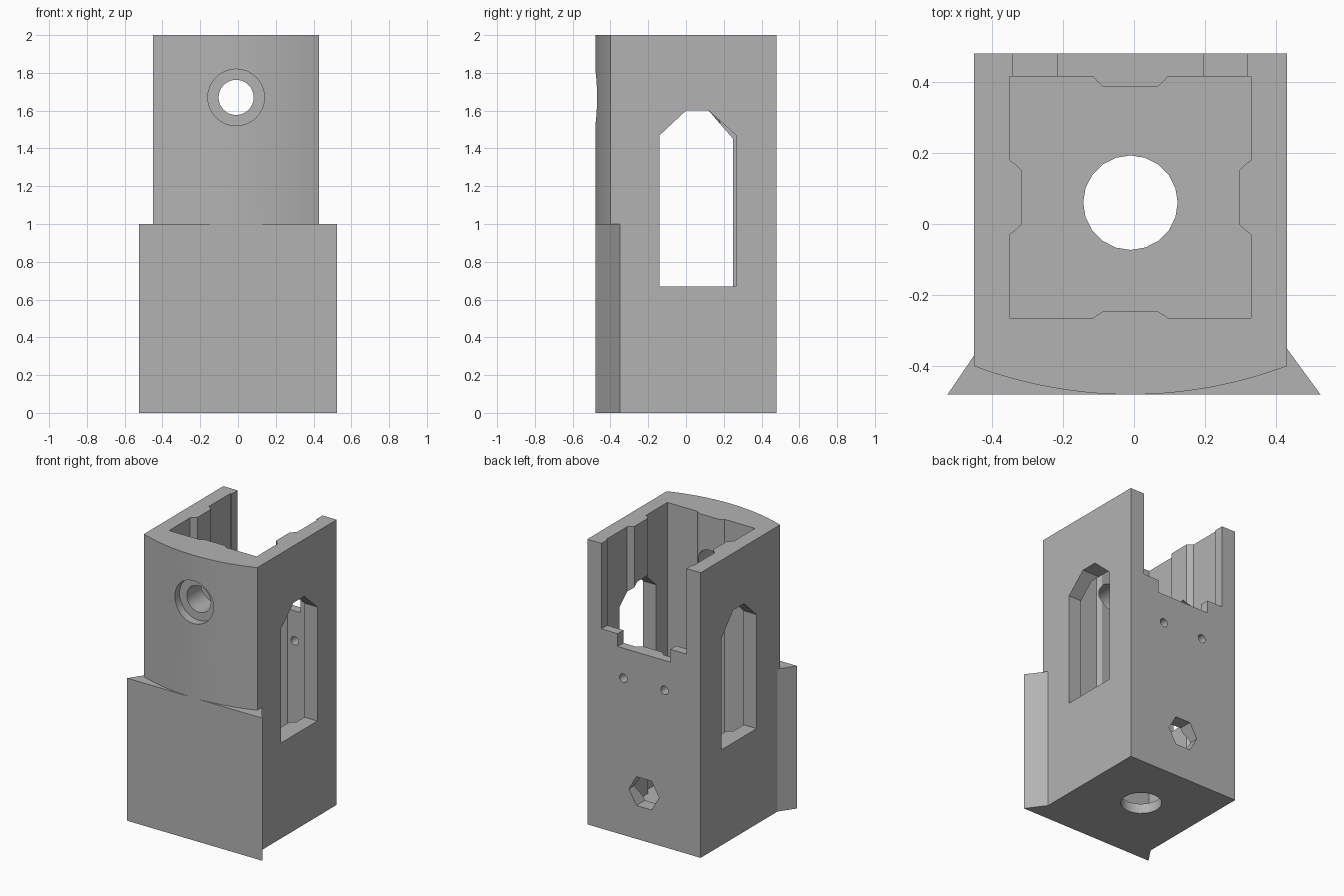
import bpy, bmesh, math

if "Cube" in bpy.data.objects:
    bpy.data.objects.remove(bpy.data.objects["Cube"], do_unlink=True)

CX = -0.01          # centre line of the tower
LEFT, RIGHT = -0.45, 0.43
BACK = 0.48

grey = bpy.data.materials.new("plain_grey")
grey.use_nodes = True
grey.diffuse_color = (0.45, 0.45, 0.45, 1)
grey.node_tree.nodes["Principled BSDF"].inputs["Base Color"].default_value = grey.diffuse_color


def prism(name, outline, axis, lo, hi):
    """Extrude a 2D outline along an axis from lo to hi."""
    place = {"x": lambda a, b, c: (c, a, b),
             "y": lambda a, b, c: (a, c, b),
             "z": lambda a, b, c: (a, b, c)}[axis]
    bm = bmesh.new()
    rings = [[bm.verts.new(place(a, b, c)) for a, b in outline] for c in (lo, hi)]
    bm.faces.new(rings[0])
    bm.faces.new(rings[1])
    n = len(outline)
    for i in range(n):
        j = (i + 1) % n
        bm.faces.new((rings[0][i], rings[0][j], rings[1][j], rings[1][i]))
    bmesh.ops.recalc_face_normals(bm, faces=bm.faces)
    mesh = bpy.data.meshes.new(name)
    bm.to_mesh(mesh)
    bm.free()
    obj = bpy.data.objects.new(name, mesh)
    bpy.context.collection.objects.link(obj)
    return obj


def circle(a, b, r, n=24):
    return [(a + r * math.cos(math.tau * i / n), b + r * math.sin(math.tau * i / n))
            for i in range(n)]


def box(a0, a1, b0, b1):
    return [(a0, b0), (a1, b0), (a1, b1), (a0, b1)]


def combine(target, other, operation="DIFFERENCE"):
    """Apply a boolean and remove the helper."""
    mod = target.modifiers.new("bool", "BOOLEAN")
    mod.operation = operation
    mod.solver = "EXACT"
    mod.object = other
    bpy.context.view_layer.objects.active = target
    bpy.ops.object.modifier_apply(modifier=mod.name)
    bpy.data.objects.remove(other, do_unlink=True)


# Tower with a bowed front
radius, half, steps = 1.25, (RIGHT - LEFT) / 2, 28
sweep = math.asin(half / radius)
outline = [(CX + radius * math.sin(sweep * t), 0.77 - radius * math.cos(sweep * t))
           for t in (2 * i / steps - 1 for i in range(steps + 1))]
outline += [(RIGHT, BACK), (LEFT, BACK)]
body = prism("tower_body", outline, "z", 0, 2)

# Flared flat plate on the lower front
flare = [(-0.525, -0.48), (0.525, -0.48), (RIGHT, -0.35), (0.38, -0.33),
         (-0.4, -0.33), (LEFT, -0.37)]
combine(body, prism("front_flare", flare, "z", 0, 1), "UNION")


# Cavity whose outline leaves a shallow rib on each wall
def rib(mid, depth):
    return [(mid - 0.105, 0), (mid - 0.095, depth * 0.4), (mid - 0.075, depth),
            (mid + 0.075, depth), (mid + 0.095, depth * 0.4), (mid + 0.105, 0)]


x0, x1, y0, y1 = -0.35, 0.33, -0.265, 0.415
cavity = [(x0, y0)] + [(a, y0 + d) for a, d in rib(CX, 0.02)]
cavity += [(x1, y0)] + [(x1 - d, a) for a, d in rib(0.075, 0.035)]
cavity += [(x1, y1)] + [(a, y1 - d) for a, d in reversed(rib(CX, 0.03))]
cavity += [(x0, y1)] + [(x0 + d, a) for a, d in reversed(rib(0.075, 0.035))]
combine(body, prism("cavity", cavity, "z", 0.07, 2.2))

# Stepped opening in the back wall
combine(body, prism("back_opening", box(-0.34, 0.32, 1.40, 2.2), "y", 0.37, 0.6))
combine(body, prism("back_notch", box(-0.215, 0.195, 1.31, 1.5), "y", 0.36, 0.6))

# Side windows with clipped tops
for lo, hi, rear, shoulder in ((0.25, 0.6, 0.265, 1.47), (-0.6, -0.25, 0.25, 1.45)):
    window = [(-0.14, 0.67), (rear, 0.67), (rear, shoulder),
              (0.12, 1.6), (0.0, 1.6), (-0.14, 1.47)]
    combine(body, prism("window", window, "x", lo, hi))

# Counterbored front hole
combine(body, prism("front_recess", circle(CX, 1.67, 0.15, 32), "y", -0.6, -0.42))
combine(body, prism("front_hole", circle(CX, 1.67, 0.093, 32), "y", -0.6, -0.2))

# Back screw holes, hexagonal hole and floor hole
for x in (0.15, -0.17):
    combine(body, prism("screw_hole", circle(x, 1.10, 0.03, 16), "y", 0.36, 0.6))
combine(body, prism("hex_hole", circle(CX, 0.335, 0.117, 6), "y", 0.36, 0.6))
combine(body, prism("floor_hole", circle(CX, 0.06, 0.133, 20), "z", -0.1, 0.2))

# Finish: one colour, crisp edges
body.data.materials.clear()
body.data.materials.append(grey)
bpy.ops.object.select_all(action="DESELECT")
body.select_set(True)
bpy.context.view_layer.objects.active = body
bpy.ops.object.shade_smooth_by_angle(angle=math.radians(25))
